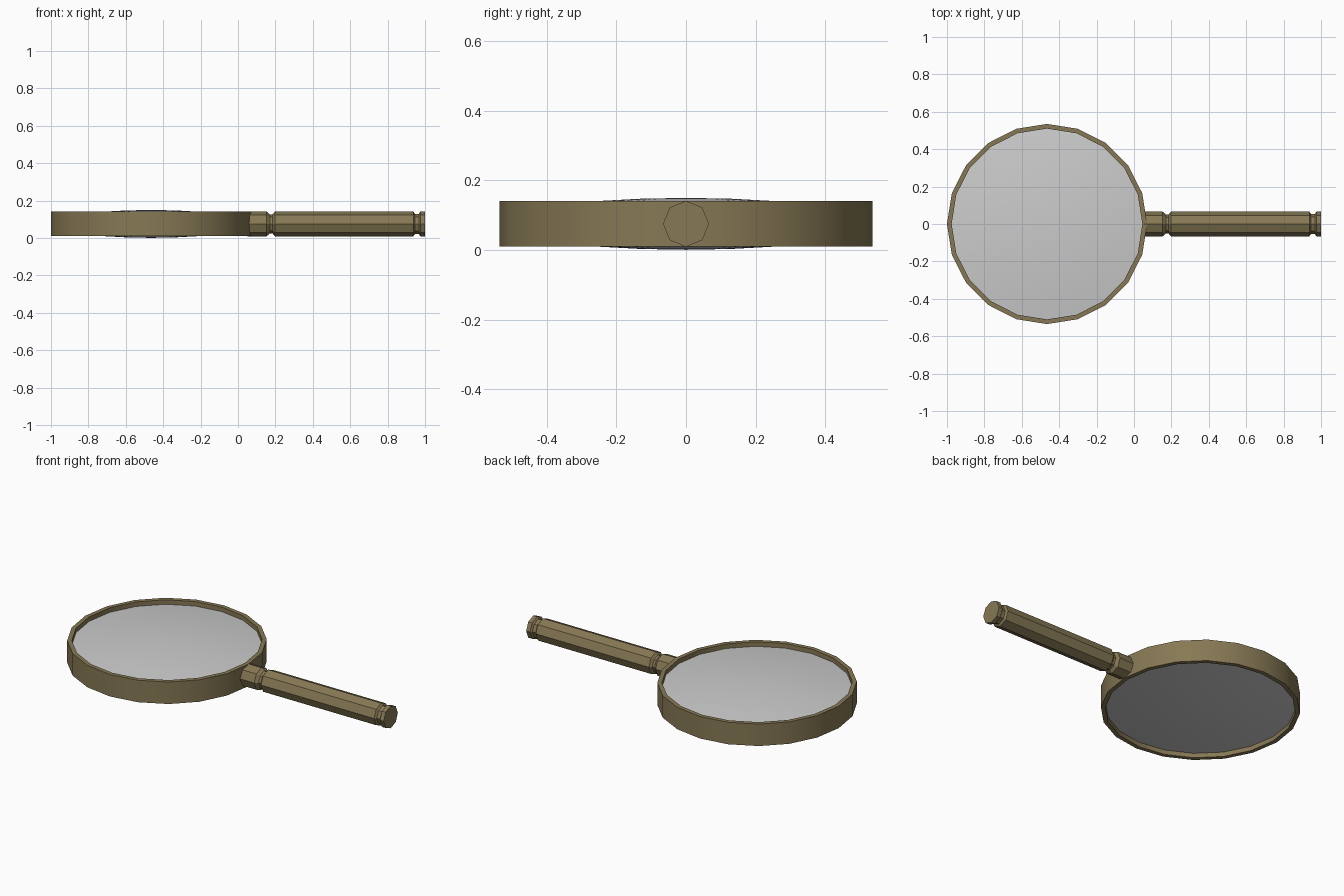
import bpy, math

if "Cube" in bpy.data.objects:
    bpy.data.objects.remove(bpy.data.objects["Cube"])

CX, CZ = -0.465, 0.075   # lens centre


def paint(name, rgba):
    m = bpy.data.materials.new(name)
    m.diffuse_color = rgba
    m.use_nodes = True
    m.node_tree.nodes["Principled BSDF"].inputs["Base Color"].default_value = m.diffuse_color
    return m


def lathe(name, profile, sides, place, material, closed=False, smooth=None):
    """Spin (radius, height) points; radius 0 makes a pole; place maps (a, b, height) to xyz."""
    verts, faces, rows = [], [], []
    for r, h in profile:
        n = 1 if r == 0 else sides
        rows.append([len(verts) + i % n for i in range(sides)])
        for i in range(n):
            t = math.tau * i / sides
            verts.append(place(r * math.cos(t), r * math.sin(t), h))
    pairs = list(zip(rows, rows[1:])) + ([(rows[-1], rows[0])] if closed else [])
    for lo, hi in pairs:
        for i in range(sides):
            j = (i + 1) % sides
            faces.append(list(dict.fromkeys((lo[i], lo[j], hi[j], hi[i]))))
    me = bpy.data.meshes.new(name)
    me.from_pydata(verts, [], faces)
    ob = bpy.data.objects.new(name, me)
    bpy.context.collection.objects.link(ob)
    me.materials.append(material)
    if smooth:
        bpy.ops.object.select_all(action='DESELECT')
        ob.select_set(True)
        bpy.context.view_layer.objects.active = ob
        bpy.ops.object.shade_smooth_by_angle(angle=math.radians(smooth))
    return ob


def upright(a, b, h):
    return (CX + a, b, CZ + h)


def along_x(a, b, h):
    return (h, a, CZ + b)


brass = paint("aged_brass", (0.24, 0.19, 0.09, 1))
glass = paint("glass", (0.6, 0.6, 0.6, 0.8))

# Rim: rectangular section, 20 sides
lathe("rim", [(0.51, -0.065), (0.535, -0.065), (0.535, 0.065), (0.51, 0.065)],
      20, upright, brass, closed=True, smooth=30)

# Lens: two shallow domes meeting inside the rim
radii = [0, 0.13, 0.26, 0.39, 0.51]
dome = [(r, 0.0745 - 0.14 * r * r) for r in radii]
lathe("lens", [(r, -h) for r, h in dome] + dome[::-1], 20, upright, glass, smooth=30)

# Handle: octagonal collar, grooved neck, grip and end cap
R = 0.066
lathe("handle", [(0, 0.05), (R, 0.05), (R, 0.153), (0.051, 0.17), (0.051, 0.185),
                 (R, 0.197), (R, 0.937), (0.054, 0.946), (0.054, 0.967),
                 (R, 0.975), (R, 1.0), (0, 1.0)], 8, along_x, brass)
